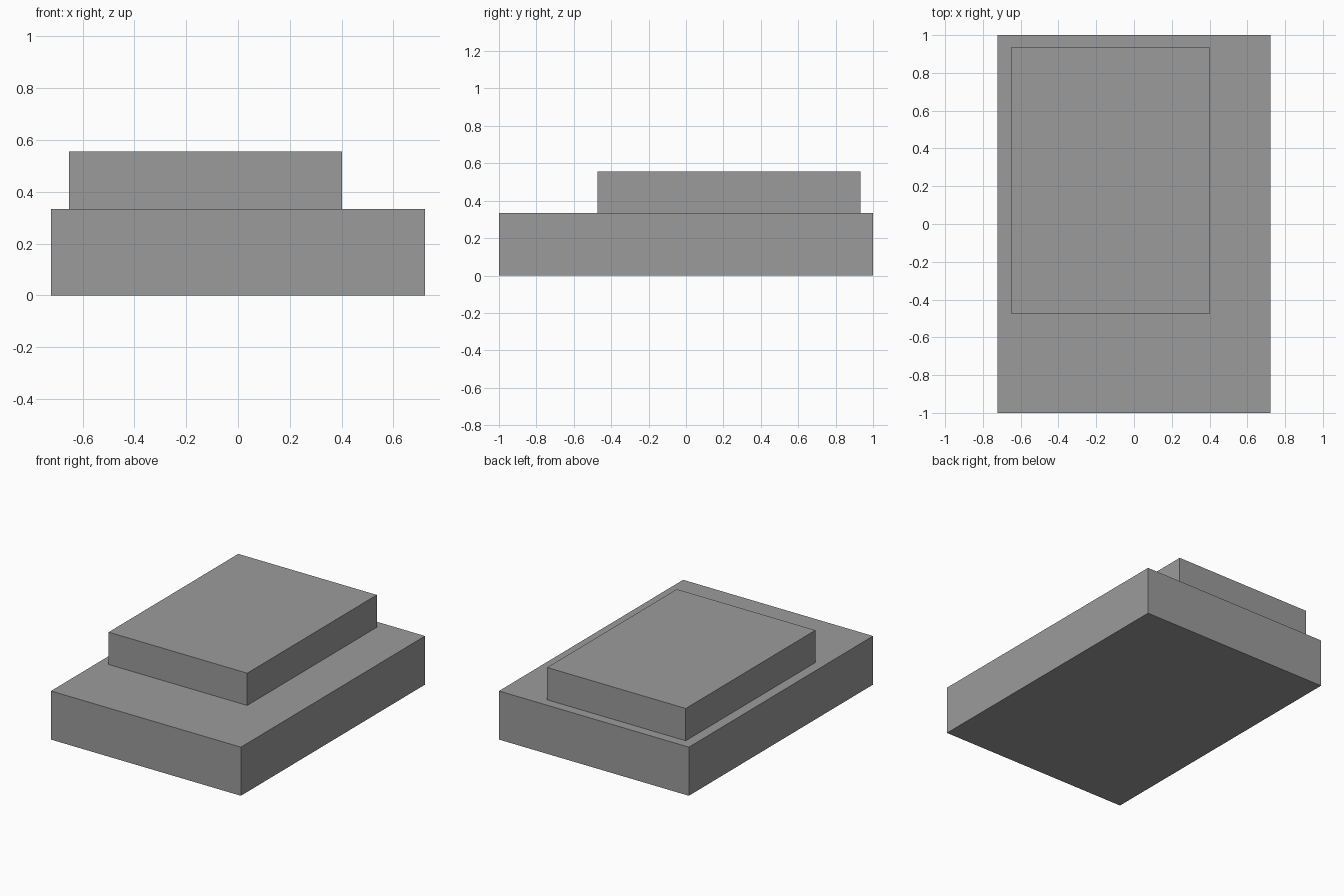
import bpy

cube = bpy.data.objects.get("Cube")
if cube:
    bpy.data.objects.remove(cube, do_unlink=True)

# Single plain grey material
grey = bpy.data.materials.new("plain grey")
grey.use_nodes = True
colour = (0.33, 0.33, 0.33, 1)
grey.diffuse_color = colour
grey.node_tree.nodes["Principled BSDF"].inputs["Base Color"].default_value = colour


def slab(name, x, y, z):
    """Flat-sided box spanning the given (low, high) ranges."""
    spans = (x, y, z)
    bpy.ops.mesh.primitive_cube_add(size=1, location=[(a + b) / 2 for a, b in spans])
    ob = bpy.context.object
    ob.name = ob.data.name = name
    ob.scale = [b - a for a, b in spans]
    bpy.ops.object.transform_apply(location=False, rotation=False, scale=True)
    ob.data.materials.append(grey)
    return ob


# Wide base: thin bottom layer and thicker body
base_x, base_y = (-0.722, 0.722), (-1, 1)
slab("base_bottom_layer", base_x, base_y, (0, 0.111))
slab("base_body", base_x, base_y, (0.111, 0.334))

# Smaller offset block: two equal layers
top_x, top_y = (-0.652, 0.402), (-0.474, 0.934)
slab("upper_block_lower_layer", top_x, top_y, (0.334, 0.445))
slab("upper_block_top_layer", top_x, top_y, (0.445, 0.556))
